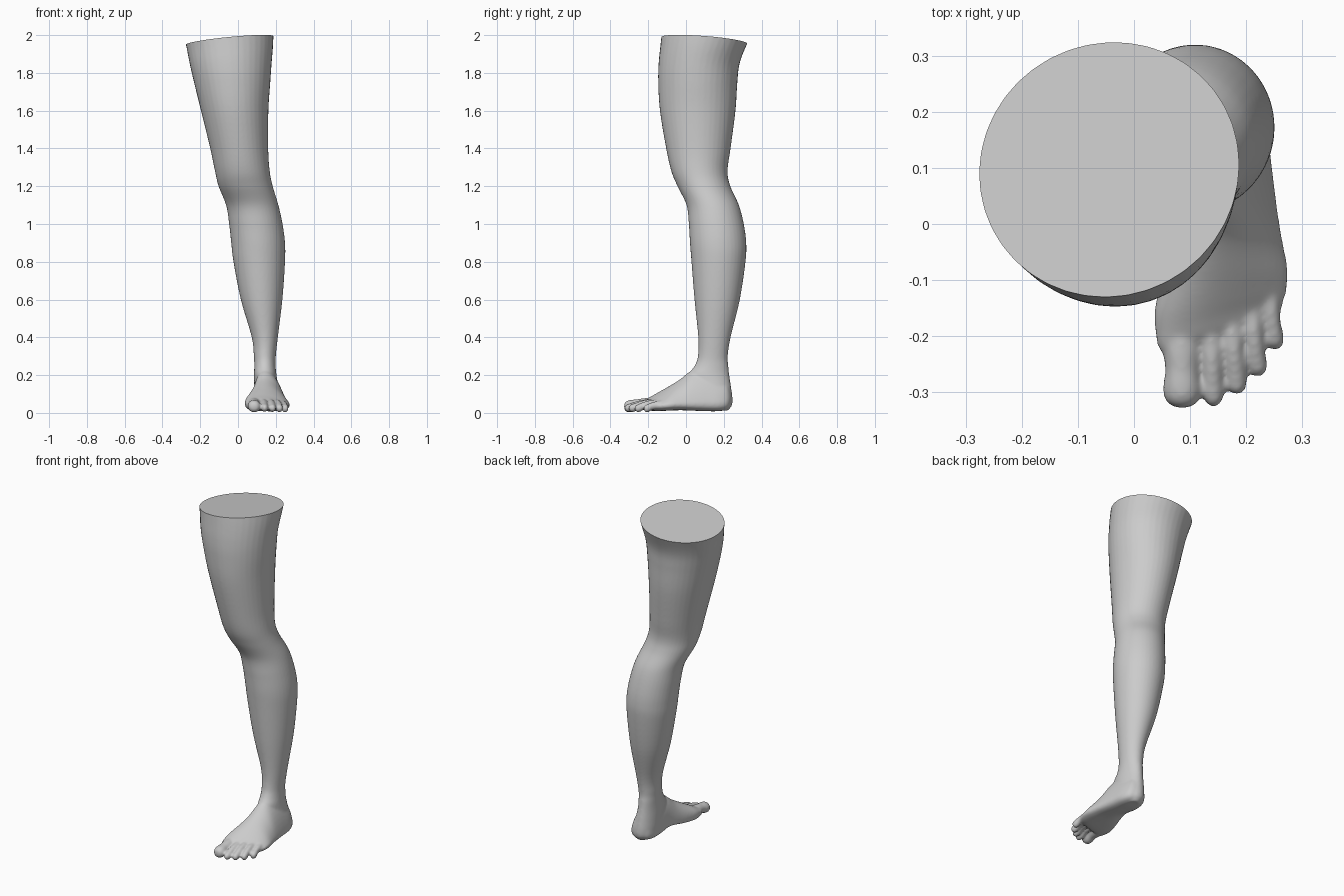
import bpy, bmesh, math
from mathutils import Vector

if "Cube" in bpy.data.objects:
    bpy.data.objects.remove(bpy.data.objects["Cube"])

N = 40
bm = bmesh.new()


def spline(rows, steps=6):
    """Catmull-Rom through rows of section parameters."""
    out = []
    for i in range(len(rows) - 1):
        a, b, c, d = (rows[max(i - 1, 0)], rows[i], rows[i + 1], rows[min(i + 2, len(rows) - 1)])
        for s in range(steps):
            t = s / steps
            out.append([q + 0.5 * t * (r - p + t * (2 * p - 5 * q + 4 * r - e + t * (3 * (q - r) + e - p)))
                        for p, q, r, e in zip(a, b, c, d)])
    return out + [list(rows[-1])]


def loft(rings):
    """Closed skin through rings of N points."""
    vs = [[bm.verts.new(p) for p in ring] for ring in rings]
    faces = [bm.faces.new(vs[0]), bm.faces.new(vs[-1][::-1])]
    for a, b in zip(vs, vs[1:]):
        for k in range(N):
            m = (k + 1) % N
            faces.append(bm.faces.new((a[m], a[k], b[k], b[m])))
    bmesh.ops.recalc_face_normals(bm, faces=faces)


ANG = [2 * math.pi * k / N for k in range(N)]

# Thigh, knee, calf, ankle and heel: z, x left, x right, y front, y back
leg = [
    (2.06, -.305, .189, -.122, .375), (1.95, -.276, .186, -.135, .322),
    (1.85, -.256, .178, -.145, .284), (1.75, -.233, .171, -.147, .272),
    (1.6, -.196, .161, -.138, .262), (1.4, -.147, .160, -.105, .236),
    (1.28, -.122, .168, -.078, .220), (1.2, -.103, .184, -.045, .235),
    (1.1, -.063, .214, .003, .280), (1.0, -.047, .236, .015, .306),
    (.9, -.036, .249, .021, .319), (.8, -.024, .249, .029, .315),
    (.6, .015, .235, .045, .285), (.4, .073, .211, .065, .236),
    (.3, .084, .200, .063, .221), (.25, .086, .199, .046, .224),
    (.2, .085, .204, .015, .229), (.14, .086, .214, .03, .238),
    (.08, .088, .226, .05, .246), (.04, .095, .225, .07, .243), (.012, .125, .2, .1, .222)]
loft([[((l + r) / 2 + (r - l) / 2 * math.cos(a), (f + b) / 2 + (b - f) / 2 * math.sin(a), z)
       for a in ANG] for z, l, r, f, b in spline(leg)])

# Foot: y, x left, x right, z sole, z widest, z top, x of ridge, slant of section
foot = [
    (.235, .13, .195, .04, .07, .12, .16, 0), (.215, .105, .22, .018, .06, .17, .155, 0),
    (.17, .09, .237, .009, .055, .20, .15, 0), (.10, .085, .246, .009, .055, .23, .145, 0),
    (.03, .083, .255, .012, .052, .224, .142, 0), (-.03, .070, .264, .014, .05, .178, .137, .04),
    (-.09, .050, .274, .012, .047, .140, .130, .1), (-.135, .038, .273, .010, .043, .112, .120, .17),
    (-.165, .040, .267, .010, .041, .092, .115, .24), (-.190, .046, .262, .014, .041, .076, .115, .3),
    (-.205, .058, .25, .025, .041, .062, .12, .32)]
rings = []
for y, l, r, zb, zw, zt, xt, k in spline(foot):
    ring = []
    arch = .03 * math.exp(-((y - .03) / .07) ** 2)
    for a in ANG:
        c, s = math.cos(a), math.sin(a)
        if s >= 0:
            x = (l + r) / 2 + (r - l) / 2 * c * (1 - .15 * s) + (xt - (l + r) / 2) * s
            z = zw + (zt - zw) * s
        else:
            x = (l + r) / 2 + (r - l) / 2 * math.copysign(abs(c) ** .7, c)
            z = zw - (zw - zb) * abs(s) ** .7 + arch * max(0, -c) * abs(s)
        ring.append((x, y + k * (x - .15), z))
    rings.append(ring)
loft(rings)

# Toes: x base, x tip, y base, y tip, half width, knuckle height, tip height
toes = [
    (.084, .086, -.16, -.328, .034, .046, .034), (.135, .142, -.15, -.326, .0195, .050, .026),
    (.170, .184, -.14, -.304, .0195, .050, .025), (.204, .221, -.13, -.272, .0195, .047, .024),
    (.235, .251, -.10, -.224, .0195, .042, .023)]
# Toe profile: fraction of length, scale, blend from knuckle to tip height
shape = [(0, 1, 0), (.35, .98, 0), (.6, .88, .25), (.78, 1, .8), (.9, .92, 1), (.97, .62, 1), (1, .2, 1)]
for xb, xe, yb, ye, w, zk, ze in toes:
    loft([[(xb + (xe - xb) * t + w * s * math.cos(a), yb + (ye - yb) * t,
            zk + (ze - zk) * h + (.7 * w + .009) * s * math.sin(a)) for a in ANG]
          for t, s, h in spline(shape)])

mesh = bpy.data.meshes.new("leg")
bm.to_mesh(mesh)
bm.free()
obj = bpy.data.objects.new("leg", mesh)
bpy.context.collection.objects.link(obj)

# Fuse the parts into one skin and soften the joins
rm = obj.modifiers.new("fuse", 'REMESH')
rm.mode = 'VOXEL'
rm.voxel_size = .006
sm = obj.modifiers.new("soften", 'SMOOTH')
sm.factor = .5
sm.iterations = 9
skin = bpy.data.meshes.new_from_object(obj.evaluated_get(bpy.context.evaluated_depsgraph_get()))
obj.modifiers.clear()

# Slanted flat cut across the thigh
bm = bmesh.new()
bm.from_mesh(skin)
cut = bmesh.ops.bisect_plane(bm, geom=bm.verts[:] + bm.edges[:] + bm.faces[:], dist=1e-5,
                             plane_co=Vector((-.045, .1, 1.972)), plane_no=Vector((-.1, .08, 1)).normalized(),
                             clear_outer=True)
rim = [e for e in cut["geom_cut"] if isinstance(e, bmesh.types.BMEdge) and e.is_boundary]
bmesh.ops.edgeloop_fill(bm, edges=rim)
bmesh.ops.recalc_face_normals(bm, faces=bm.faces[:])
bm.to_mesh(skin)
bm.free()
obj.data = skin

bpy.context.view_layer.objects.active = obj
obj.select_set(True)
bpy.ops.object.shade_smooth_by_angle(angle=math.radians(50))
